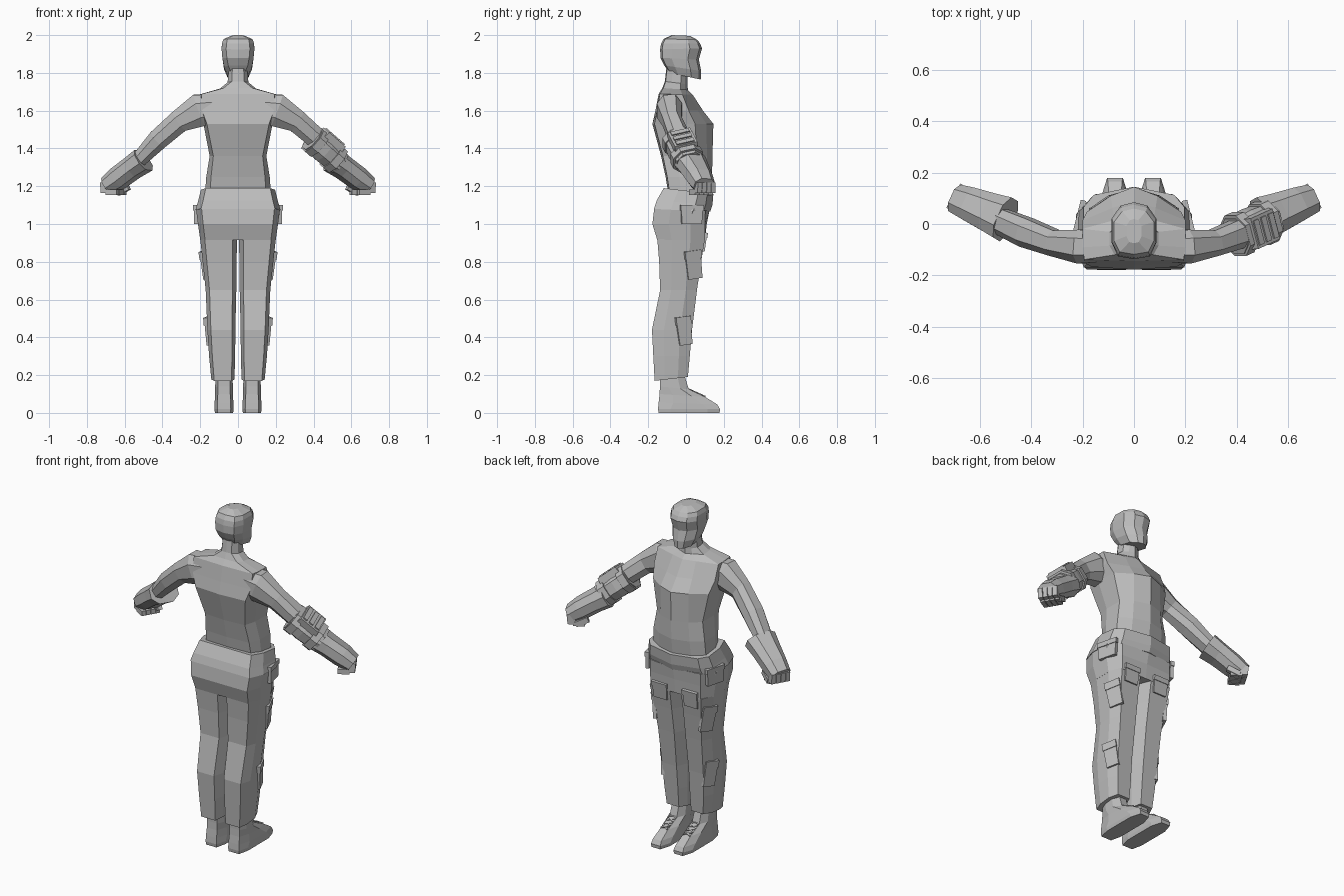
import bpy, bmesh
from math import radians
from mathutils import Vector, Matrix

cube = bpy.data.objects.get("Cube")
if cube:
    bpy.data.objects.remove(cube)

grey = bpy.data.materials.new("plain_grey")
grey.use_nodes = True
grey.diffuse_color = (0.5, 0.5, 0.5, 1)
grey.node_tree.nodes["Principled BSDF"].inputs["Base Color"].default_value = (0.5, 0.5, 0.5, 1)


def finish(name, bm, mirror=False):
    bmesh.ops.recalc_face_normals(bm, faces=bm.faces)
    mesh = bpy.data.meshes.new(name)
    bm.to_mesh(mesh)
    bm.free()
    mesh.materials.append(grey)
    obj = bpy.data.objects.new(name, mesh)
    bpy.context.collection.objects.link(obj)
    if mirror:
        obj.modifiers.new("Mirror", "MIRROR").use_mirror_merge = False
    return obj


def skin(name, rings, mirror=False):
    """Join equal-sized point rings into a capped tube."""
    bm = bmesh.new()
    loops = [[bm.verts.new(p) for p in ring] for ring in rings]
    n = len(loops[0])
    for a, b in zip(loops, loops[1:]):
        for i in range(n):
            j = (i + 1) % n
            bm.faces.new((a[i], a[j], b[j], b[i]))
    bm.faces.new(loops[0])
    bm.faces.new(loops[-1])
    return finish(name, bm, mirror)


def level(cx, rx, back, front, zb, zf, bw=0.6, fw=0.55, side=0.4, br=0, fr=0):
    """Ring with back and front edge widths bw and fw, creased by br and fr at the middle."""
    cy, ry = (back + front) / 2, (front - back) / 2
    shape = [(1, -side), (1, side), (fw, 1 - fr), (0, 1), (-fw, 1 - fr),
             (-1, side), (-1, -side), (-bw, br - 1), (0, -1), (bw, br - 1)]
    return [(cx + rx * x, cy + ry * y, zb + (zf - zb) * (y + 1) / 2) for x, y in shape]


def limb(name, sections, across, mirror=False):
    """Tube along centre points with given half width and half thickness."""
    pts = [Vector(s[0]) for s in sections]
    rings = []
    for i, (c, w, t) in enumerate(sections):
        d = (pts[min(i + 1, len(pts) - 1)] - pts[max(i - 1, 0)]).normalized()
        u = Vector(across)
        u = (u - d * u.dot(d)).normalized()
        v = d.cross(u)
        shape = [(1, -.45), (1, .45), (.5, 1), (-.5, 1), (-1, .45), (-1, -.45), (-.5, -1), (.5, -1)]
        rings.append([Vector(c) + u * w * a + v * t * b for a, b in shape])
    return skin(name, rings, mirror)


def blocks(name, items, mirror=False):
    """Boxes from (centre, size, rotation matrix, bottom taper)."""
    bm = bmesh.new()
    for c, size, rot, taper in items:
        new = bmesh.ops.create_cube(bm, size=1)["verts"]
        for v in new:
            p = Vector(v.co[i] * size[i] for i in range(3))
            if v.co.z < 0:
                p.x *= taper
            v.co = Vector(c) + rot @ p
    return finish(name, bm, mirror)


def turn(deg, axis="Z"):
    return Matrix.Rotation(radians(deg), 3, axis)


# Head with a proud brow
skin("head", [level(0, *r, side=.42, br=.1, fr=.12) for r in [
    (.055, -.09, .078, 1.8, 1.765, .6, .5),
    (.074, -.115, .08, 1.84, 1.81, .7, .5),
    (.082, -.135, .068, 1.88, 1.87, .72, .55),
    (.087, -.137, .085, 1.925, 1.93, .72, .6),
    (.085, -.132, .075, 1.955, 1.955, .72, .6),
    (.077, -.118, .06, 1.98, 1.975, .72, .6),
    (.03, -.075, .02, 2.0, 1.996)]])

# Torso and neck
skin("torso", [level(0, *r, br=.07, fr=.22) for r in [
    (.175, -.092, .125, 1.15, 1.15, .85, .6),
    (.168, -.108, .138, 1.25, 1.25, .85, .6),
    (.15, -.132, .14, 1.36, 1.36, .87, .62),
    (.183, -.178, .145, 1.53, 1.53, .9, .5),
    (.2, -.162, .09, 1.6, 1.6, .95, .42),
    (.2, -.145, .035, 1.688, 1.685, .97, .38),
    (.095, -.125, .01, 1.72, 1.71, .8, .4),
    (.055, -.112, .008, 1.755, 1.74),
    (.048, -.102, .01, 1.84, 1.82)]])

# Trousers
skin("trouser_hips", [level(0, *r) for r in [
    (.2, -.152, .1, .915, .915, .87, .82),
    (.212, -.178, .11, 1.0, 1.0, .87, .78, .4, 0, .06),
    (.222, -.168, .124, 1.085, 1.07, .87, .75, .4, 0, .15)]])
skin("waistband", [level(0, *r, fr=.24) for r in [
    (.225, -.17, .128, 1.08, 1.065, .87, .76),
    (.212, -.155, .14, 1.125, 1.1, .87, .78),
    (.196, -.118, .145, 1.19, 1.16, .87, .8)]])
skin("trouser_legs", [level(*r) for r in [
    (.08, .061, -.166, .01, .17, .19, .75, .65),
    (.084, .069, -.173, .02, .3, .3, .75, .65),
    (.088, .074, -.18, .032, .44, .44, .75, .65),
    (.09, .081, -.137, .058, .65, .65, .75, .65),
    (.097, .09, -.142, .08, .8, .8, .75, .65),
    (.103, .097, -.152, .1, .92, .92, .75, .68)]], True)

# Cargo pockets: a pouch with a slightly proud flap
pouches, flaps = [], []
for x, y, z, w, h, yaw, pitch, roll in [
        (.209, .03, 1.05, .12, .1, -76, 0, 0), (.17, .04, .785, .088, .15, -68, -5, 8),
        (.15, -.01, .435, .08, .15, -68, -2, 8), (.1, .096, .905, .095, .1, 0, -8, 0)]:
    lean = turn(yaw) @ turn(pitch, "X") @ turn(roll, "Y")
    pouches.append(((x, y, z), (w, .02, h), lean, .9))
    flaps.append((Vector((x, y, z)) + lean @ Vector((0, .003, h * .36)),
                  (w * 1.05, .022, h * .28), lean, 1))
blocks("trouser_pockets", pouches, True)
blocks("pocket_flaps", flaps, True)

# Boots with crossed laces
skin("boots", [level(.074, *r) for r in [
    (.048, -.145, .178, 0, 0, .7, .6, .6),
    (.051, -.148, .18, .02, .02, .7, .6, .6),
    (.05, -.145, .165, .055, .045, .7, .55, .5),
    (.047, -.14, .1, .1, .085, .7, .5, .4),
    (.047, -.138, .015, .14, .125, .7, .5, .4),
    (.044, -.138, -.015, .22, .22, .7, .5, .4)]], True)
laces = []
for i in range(4):
    c = (.074, .09 - .027 * i, .092 + .012 * i)
    for yaw in (28, -28):
        laces.append((c, (.05, .007, .008), turn(-25, "X") @ turn(yaw), 1))
blocks("boot_laces", laces, True)

# Arms
limb("arms", [((.13, -.088, 1.612), .06, .074), ((.205, -.088, 1.602), .066, .088),
              ((.31, -.074, 1.545), .05, .06), ((.42, -.033, 1.45), .057, .055),
              ((.53, .015, 1.335), .05, .04)], (0, 1, 0), True)

# Gloves with curled fingers
across = Vector((-.5, .85, 0)).normalized()
limb("gloves", [((.5, .018, 1.338), .086, .062), ((.56, .043, 1.297), .076, .057),
                ((.635, .074, 1.242), .066, .057), ((.69, .096, 1.202), .057, .046)], across, True)
yaw = turn(30)
fingers, knuckles = [], []
for i in range(4):
    k = Vector((.67, .092, 1.178)) + across * (i - 1.5) * .028
    fingers.append((k + Vector((-.025, -.014, -.01)), (.065, .024, .028), yaw, 1))
    knuckles.append((k + Vector((.012, .006, .014)), (.05, .025, .056), yaw, .8))
fingers.append(((.608, .11, 1.18), (.075, .025, .03), yaw @ turn(25, "Y"), 1))
blocks("fingers", fingers, True)
blocks("knuckles", knuckles, True)

# Forearm bracer with strapped device, on one arm only
start, end = Vector((.375, -.055, 1.465)), Vector((.535, .018, 1.325))
axis = (end - start).normalized()
limb("bracer", [(start.lerp(end, .1), .072, .066), (start.lerp(end, .5), .078, .07),
                (end, .07, .062)], (0, 1, 0))
for i, f in enumerate((.12, .72)):
    limb("bracer_strap_%d" % (i + 1), [(start.lerp(end, f), .083, .075),
         (start.lerp(end, f + .2), .083, .075)], (0, 1, 0))
side = (Vector((0, 1, 0)) - axis * axis.y).normalized()
up = axis.cross(side)
frame = Matrix((axis, side, up)).transposed()
mid = start.lerp(end, .5)
blocks("device_case", [(mid + up * .062, (.12, .125, .05), frame, 1.15)])
blocks("device_panels", [(mid + up * .089 + axis * o, (.026, .1, .01), frame, 1)
                         for o in (-.04, 0, .04)])
